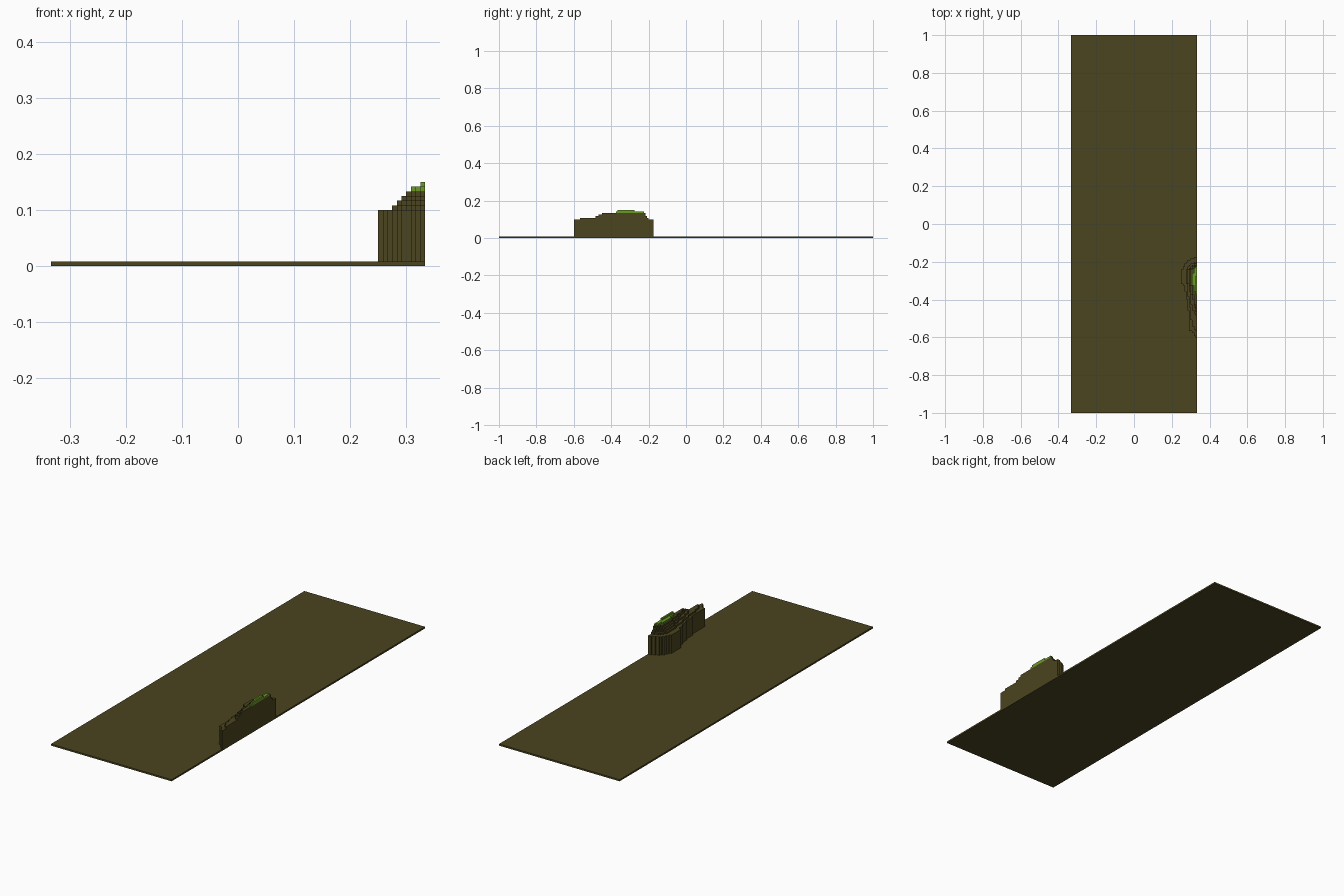
import bpy, bmesh

if "Cube" in bpy.data.objects:
    bpy.data.objects.remove(bpy.data.objects["Cube"])

U = 1 / 120            # voxel size
NX, NY = 80, 240       # plate size in voxels
GREEN_FROM = 16        # voxel layer where grass starts


def material(name, rgb):
    m = bpy.data.materials.new(name)
    m.diffuse_color = (*rgb, 1)
    m.use_nodes = True
    m.node_tree.nodes["Principled BSDF"].inputs["Base Color"].default_value = m.diffuse_color
    return m


earth = material("dark_earth", (0.070, 0.058, 0.014))
grass = material("grass_green", (0.150, 0.320, 0.020))


def make_object(name, bm, mats):
    bmesh.ops.remove_doubles(bm, verts=bm.verts, dist=U * 0.01)
    me = bpy.data.meshes.new(name)
    bm.to_mesh(me)
    bm.free()
    for m in mats:
        me.materials.append(m)
    bpy.context.collection.objects.link(bpy.data.objects.new(name, me))


# ground plate, one voxel thick
bm = bmesh.new()
bmesh.ops.create_cube(bm, size=1)
for v in bm.verts:
    v.co.x *= NX * U
    v.co.y *= NY * U
    v.co.z = (v.co.z + 0.5) * U
make_object("ground_plate", bm, [earth])

# hill terraces: top layer -> (row, depth from the right edge) in voxels
terraces = {
    12: [(48, 1), (51, 3), (52, 5), (63, 5), (67, 6), (75, 7), (79, 8), (83, 10),
         (89, 10), (92, 9), (95, 7), (97, 4), (98, 2)],
    13: [(52, 1), (55, 3), (62, 4), (70, 5), (78, 6), (84, 7), (90, 7), (93, 5), (95, 2)],
    14: [(62, 1), (65, 3), (72, 4), (80, 5), (84, 6), (90, 6), (94, 2)],
    15: [(64, 1), (70, 2), (76, 4), (84, 5), (90, 5), (93, 2)],
    16: [(66, 1), (72, 2), (77, 3), (84, 4), (90, 4), (93, 1)],
    17: [(75, 1), (78, 2), (82, 3), (88, 3), (92, 1)],
    18: [(76, 1), (86, 1)],
}


def depth(points, row):
    for (r0, d0), (r1, d1) in zip(points, points[1:]):
        if r0 <= row <= r1:
            return round(d0 + (d1 - d0) * (row - r0) / (r1 - r0))
    return 0


height = {}
for top, points in terraces.items():
    for row in range(NY):
        for k in range(depth(points, row)):
            height[NX - 1 - k, row] = top

# hill surface: top of every column, and walls wherever a neighbour is lower
bm = bmesh.new()


def quad(corners, layer):
    f = bm.faces.new([bm.verts.new(((x - NX / 2) * U, (y - NY / 2) * U, z * U))
                      for x, y, z in corners])
    f.material_index = int(layer >= GREEN_FROM)


for (i, j), h in height.items():
    quad([(i, j, h), (i + 1, j, h), (i + 1, j + 1, h), (i, j + 1, h)], h - 1)
    sides = [((0, -1), (i, j), (i + 1, j)), ((1, 0), (i + 1, j), (i + 1, j + 1)),
             ((0, 1), (i + 1, j + 1), (i, j + 1)), ((-1, 0), (i, j + 1), (i, j))]
    for (di, dj), a, b in sides:
        for z in range(height.get((i + di, j + dj), 1), h):
            quad([(*a, z), (*b, z), (*b, z + 1), (*a, z + 1)], z)
make_object("terraced_hill", bm, [earth, grass])
